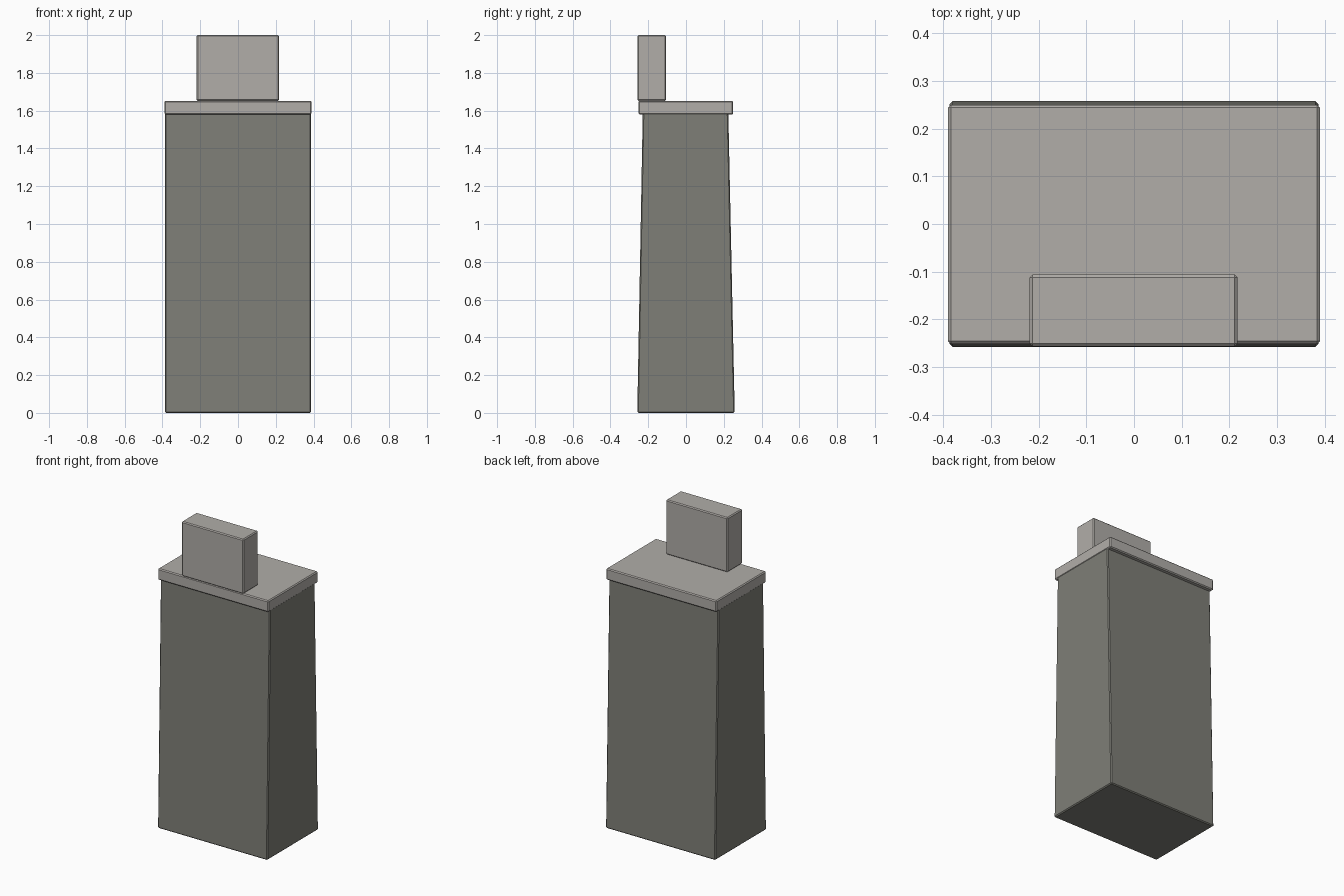
import bpy
import bmesh

cube = bpy.data.objects.get("Cube")
if cube:
    bpy.data.objects.remove(cube, do_unlink=True)


def make_material(name, rgb):
    mat = bpy.data.materials.new(name)
    mat.use_nodes = True
    color = (*rgb, 1.0)
    mat.diffuse_color = color
    mat.node_tree.nodes["Principled BSDF"].inputs["Base Color"].default_value = color
    return mat


dark_stone = make_material("dark stone", (0.21, 0.21, 0.185))
light_stone = make_material("light stone", (0.44, 0.42, 0.395))


def block(name, low, high, mat, bevel, top_y=None):
    """Bevelled box between two corners; top_y narrows the depth at the top."""
    bm = bmesh.new()
    bmesh.ops.create_cube(bm, size=1.0)
    for v in bm.verts:
        upper = v.co.z > 0
        v.co = [high[i] if v.co[i] > 0 else low[i] for i in range(3)]
        if upper and top_y:
            v.co.y = top_y[1] if v.co.y > 0 else top_y[0]
    bmesh.ops.bevel(bm, geom=bm.edges[:], offset=bevel, segments=1,
                    profile=0.5, affect='EDGES')
    bmesh.ops.recalc_face_normals(bm, faces=bm.faces[:])
    mesh = bpy.data.meshes.new(name)
    bm.to_mesh(mesh)
    bm.free()
    mesh.materials.append(mat)
    obj = bpy.data.objects.new(name, mesh)
    bpy.context.collection.objects.link(obj)
    return obj


# Tapered pedestal, overhanging slab and upright block at its front edge
block("pedestal", (-0.387, -0.258, 0), (0.387, 0.258, 1.59), dark_stone, 0.006,
      top_y=(-0.229, 0.224))
block("top_slab", (-0.39, -0.252, 1.58), (0.39, 0.25, 1.652), light_stone, 0.006)
block("upright_block", (-0.219, -0.257, 1.652), (0.217, -0.106, 2), light_stone, 0.006)
